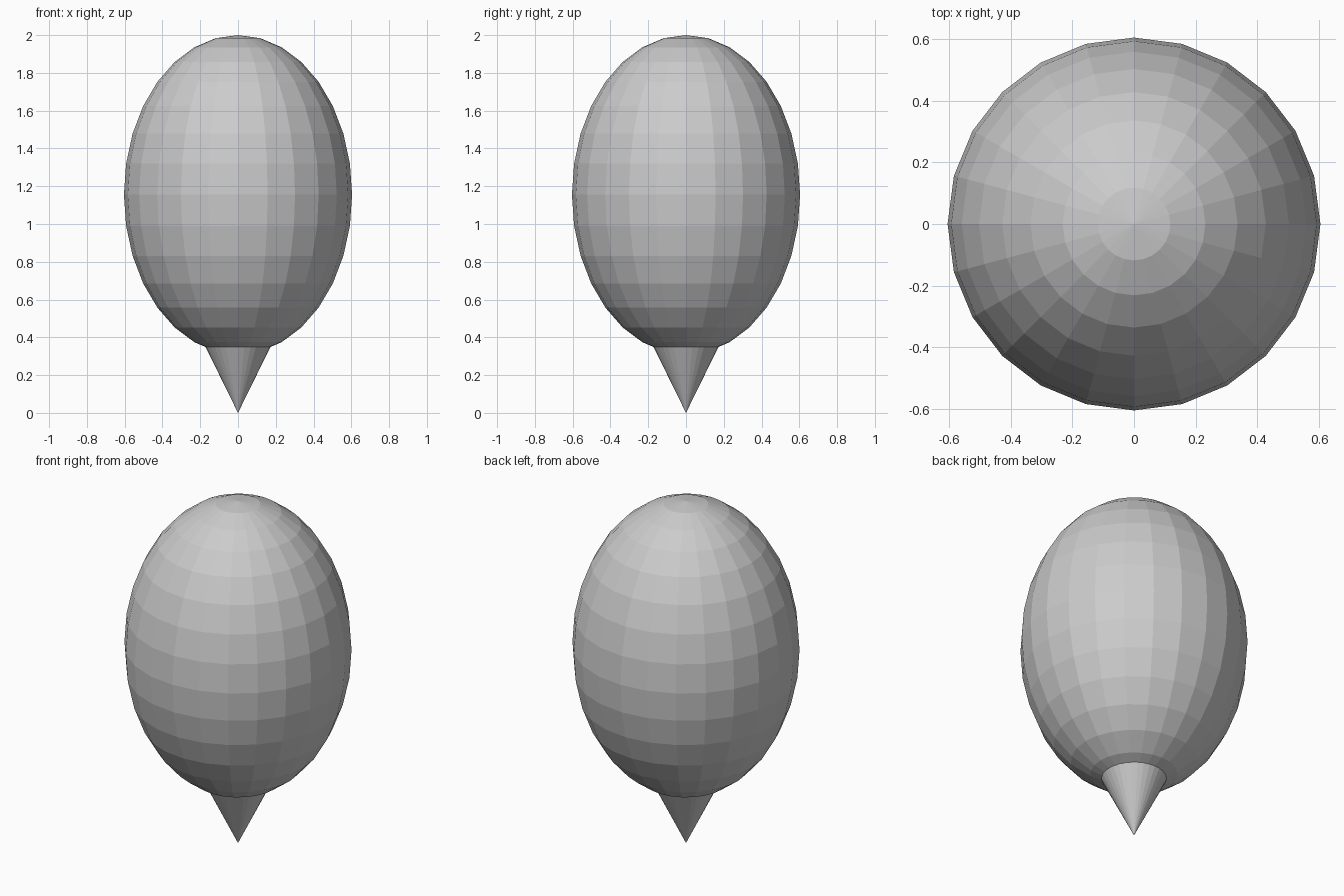
import bpy

if "Cube" in bpy.data.objects:
    bpy.data.objects.remove(bpy.data.objects["Cube"])

# Faceted egg-shaped body: 24 segments, 16 rings
bpy.ops.mesh.primitive_uv_sphere_add(segments=24, ring_count=16, radius=1,
                                     location=(0, 0, 1.155))
body = bpy.context.object
body.name = "egg_body"
body.scale = (0.604, 0.604, 0.845)
bpy.ops.object.transform_apply(location=False, rotation=False, scale=True)

# Pointed tip below, its base sunk slightly into the body
tip_height, tip_radius = 0.36, 0.177
bpy.ops.mesh.primitive_cone_add(vertices=32, radius1=0, radius2=tip_radius,
                                depth=tip_height, location=(0, 0, tip_height / 2))
tip = bpy.context.object
tip.name = "pointed_tip"

for part in (body, tip):
    for face in part.data.polygons:
        face.use_smooth = False
